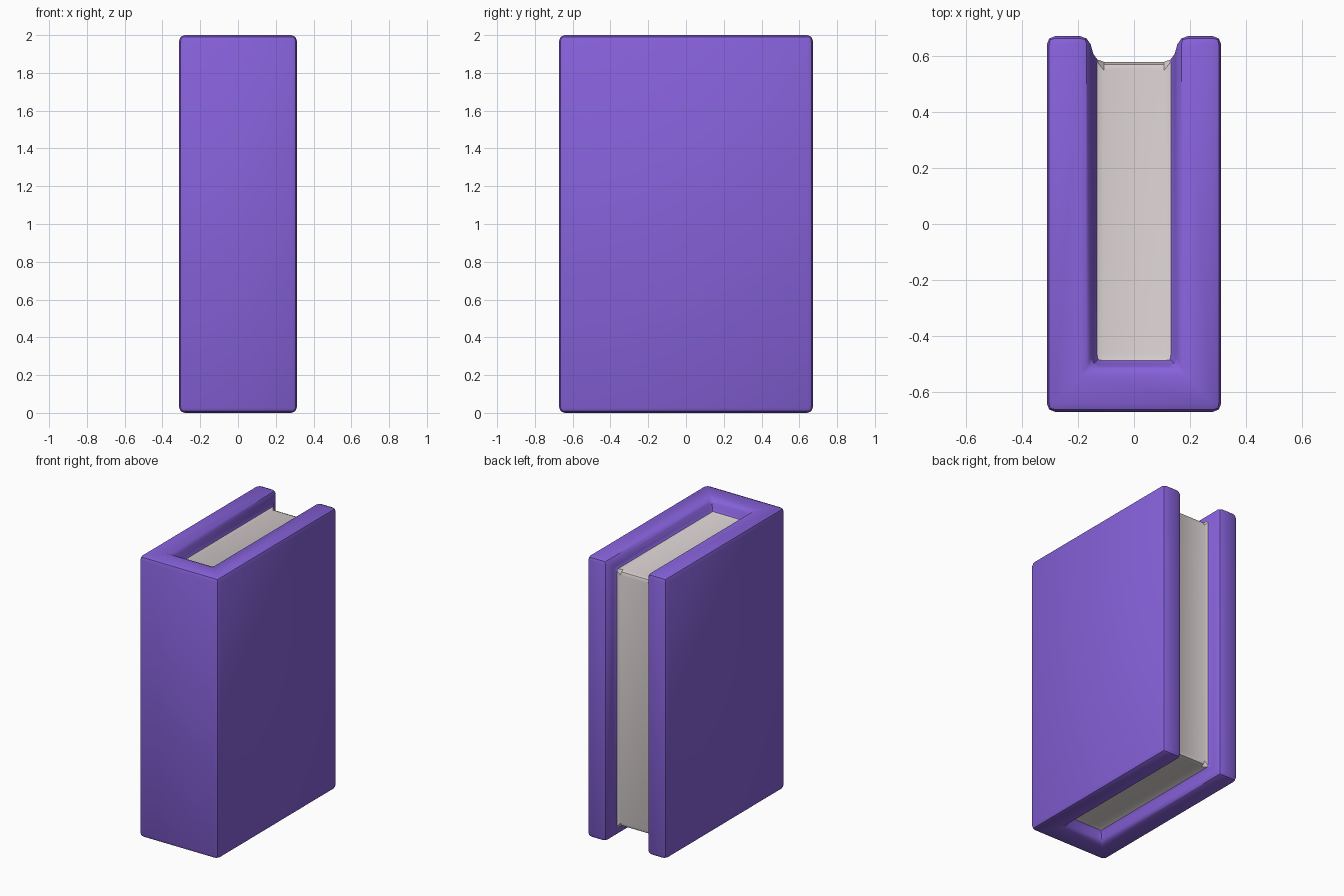
import bpy, bmesh, math

if "Cube" in bpy.data.objects:
    bpy.data.objects.remove(bpy.data.objects["Cube"])

def material(name, color):
    m = bpy.data.materials.new(name)
    m.diffuse_color = color
    m.use_nodes = True
    m.node_tree.nodes["Principled BSDF"].inputs["Base Color"].default_value = m.diffuse_color
    return m

def ring(bm, x, y0, y1, z0, z1):
    """Four corners at one x: front-bottom, back-bottom, back-top, front-top."""
    return [bm.verts.new((x, y, z)) for y, z in
            ((y0, z0), (y1, z0), (y1, z1), (y0, z1))]

bm = bmesh.new()

# Corner rings for the outer cover, groove lip and recessed pages, left and right
outer, lip, floor = ([ring(bm, s * x, *r) for s in (-1, 1)] for x, r in (
    (0.312, (-0.672, 0.672, 0.0, 2.0)),
    (0.163, (-0.515, 0.672, 0.0, 2.0)),
    (0.138, (-0.495, 0.58, 0.09, 1.91))))

# Cover boards and tapered groove walls
for o, l, f in zip(outer, lip, floor):
    bm.faces.new(o)
    bm.faces.new((o[1], o[2], l[2], l[1]))
    for i in range(3):
        bm.faces.new((l[i], l[i + 1], f[i + 1], f[i]))

# Spine, U-shaped ends and groove end walls
(oL, oR), (lL, lR), (fL, fR) = outer, lip, floor
bm.faces.new((oL[0], oR[0], oR[3], oL[3]))
for front, back in ((0, 1), (3, 2)):
    bm.faces.new((oL[front], oR[front], oR[back], lR[back],
                  lR[front], lL[front], lL[back], oL[back]))
    bm.faces.new((lL[front], lR[front], fR[front], fL[front]))

# Page block surfaces
for i in range(3):
    page = bm.faces.new((fL[i], fL[i + 1], fR[i + 1], fR[i]))
    page.material_index = 1

bmesh.ops.recalc_face_normals(bm, faces=bm.faces[:])
mesh = bpy.data.meshes.new("book")
bm.to_mesh(mesh)
bm.free()
mesh.materials.append(material("purple_cover", (0.24, 0.12, 0.70, 1)))
mesh.materials.append(material("paper", (0.68, 0.62, 0.62, 1)))

book = bpy.data.objects.new("book", mesh)
bpy.context.collection.objects.link(book)
bpy.context.view_layer.objects.active = book
book.select_set(True)

# Softened edges
bevel = book.modifiers.new("soft_edges", "BEVEL")
bevel.width = 0.03
bevel.segments = 2
bevel.limit_method = "ANGLE"
bevel.angle_limit = math.radians(30)
bpy.ops.object.modifier_apply(modifier=bevel.name)
bpy.ops.object.shade_smooth_by_angle(angle=math.radians(30))
